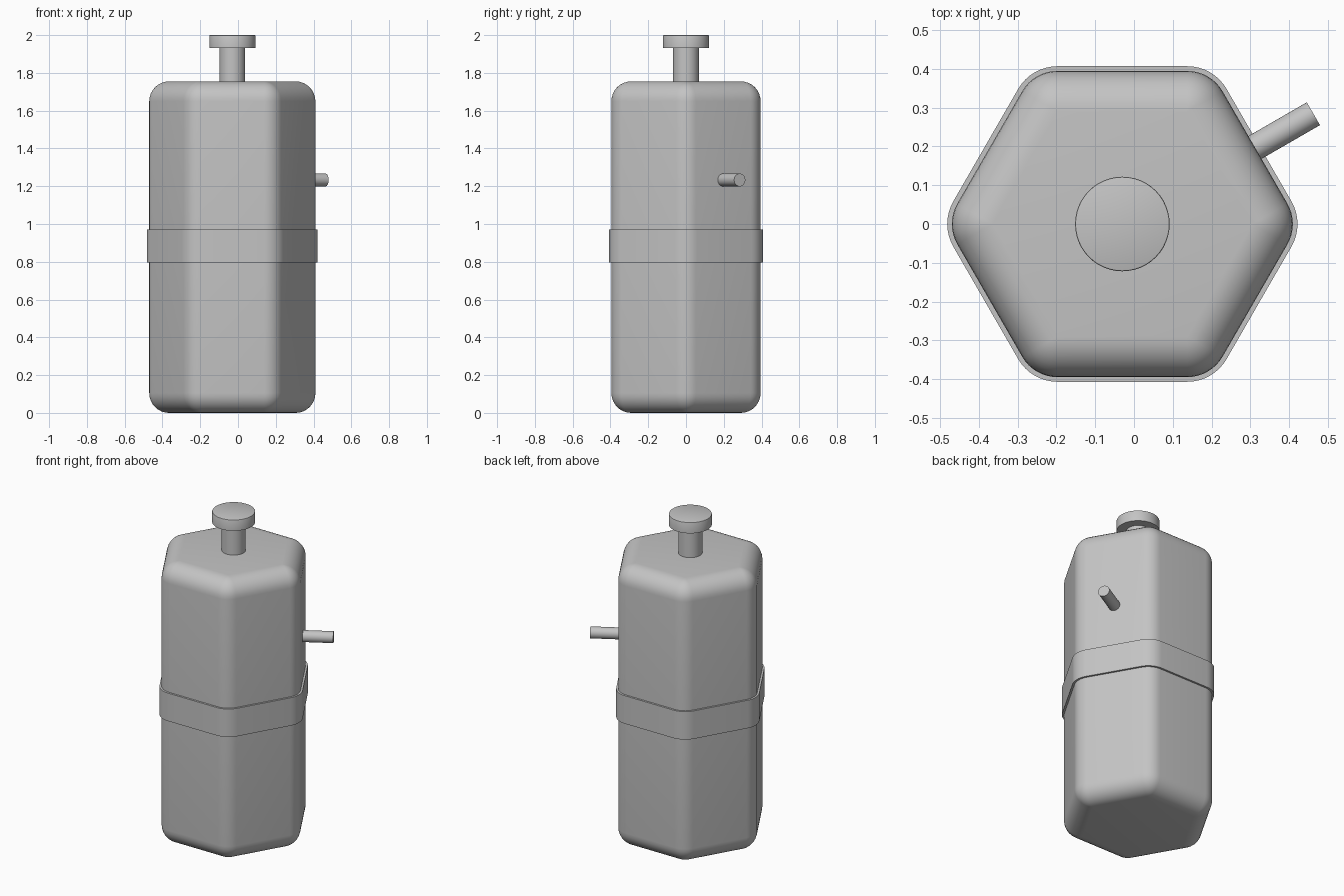
import bpy
import bmesh
from math import cos, sin, pi, radians
from mathutils import Vector, Matrix

cube = bpy.data.objects.get("Cube")
if cube:
    bpy.data.objects.remove(cube, do_unlink=True)

CENTRE_X = -0.03
APOTHEM = 0.395      # centre to flat side of the body
ROUND = 0.105        # rounding of every body edge
HEIGHT = 1.755
STEPS = 8

grey = bpy.data.materials.new("plain_grey")
grey.use_nodes = True
colour = (0.55, 0.55, 0.55, 1)
grey.diffuse_color = colour
grey.node_tree.nodes["Principled BSDF"].inputs["Base Color"].default_value = colour


def finish(name, bm, angle=35):
    """Turn a bmesh into a shaded object."""
    bmesh.ops.recalc_face_normals(bm, faces=bm.faces)
    mesh = bpy.data.meshes.new(name)
    bm.to_mesh(mesh)
    bm.free()
    mesh.materials.append(grey)
    obj = bpy.data.objects.new(name, mesh)
    bpy.context.collection.objects.link(obj)
    bpy.ops.object.select_all(action='DESELECT')
    obj.select_set(True)
    bpy.context.view_layer.objects.active = obj
    bpy.ops.object.shade_smooth_by_angle(angle=radians(angle))
    return obj


def hex_ring(bm, core, radius, z):
    """Hexagon outline whose corners are arcs around a smaller core hexagon."""
    verts = []
    for k in range(6):
        corner = Vector((cos(k * pi / 3), sin(k * pi / 3), 0)) * core / cos(pi / 6)
        for i in range(STEPS + 1):
            a = k * pi / 3 + (i / STEPS - 0.5) * pi / 3
            offset = Vector((cos(a), sin(a), 0)) * radius
            verts.append(bm.verts.new(corner + offset + Vector((CENTRE_X, 0, z))))
    return verts


def bridge(bm, lower, upper):
    n = len(lower)
    for i in range(n):
        j = (i + 1) % n
        bm.faces.new((lower[i], lower[j], upper[j], upper[i]))


def cylinder(name, radius, start, end, bevel=0):
    start, end = Vector(start), Vector(end)
    axis = end - start
    bm = bmesh.new()
    turn = axis.to_track_quat('Z', 'Y').to_matrix().to_4x4()
    bmesh.ops.create_cone(bm, cap_ends=True, segments=48, radius1=radius,
                          radius2=radius, depth=axis.length,
                          matrix=Matrix.Translation((start + end) / 2) @ turn)
    if bevel:
        top = [e for e in bm.edges if all((v.co - end).dot(axis) > -1e-5 for v in e.verts)]
        bmesh.ops.bevel(bm, geom=top, offset=bevel, segments=2, profile=0.5,
                        affect='EDGES')
    return finish(name, bm)


# Body: hexagonal prism with all edges rounded
bm = bmesh.new()
core = APOTHEM - ROUND
rings = []
for z_mid, first in ((ROUND, -pi / 2), (HEIGHT - ROUND, 0)):
    for i in range(STEPS + 1):
        a = first + i / STEPS * pi / 2
        rings.append(hex_ring(bm, core, ROUND * cos(a), z_mid + ROUND * sin(a)))
for lower, upper in zip(rings, rings[1:]):
    bridge(bm, lower, upper)
bm.faces.new(rings[0])
bm.faces.new(rings[-1])
bmesh.ops.remove_doubles(bm, verts=bm.verts, dist=1e-5)
finish("body", bm)

# Band: thin hexagonal collar around the middle
bm = bmesh.new()
section = ((0.012, 0.795), (0.012, 0.97), (-0.005, 0.97), (-0.005, 0.795))
rings = [hex_ring(bm, core, ROUND + grow, z) for grow, z in section]
for i, ring in enumerate(rings):
    bridge(bm, ring, rings[(i + 1) % len(rings)])
finish("band", bm)

# Neck and cap
cylinder("neck", 0.068, (CENTRE_X, 0, HEIGHT - 0.05), (CENTRE_X, 0, 1.94))
cylinder("cap", 0.122, (CENTRE_X, 0, 1.932), (CENTRE_X, 0, 2.0), bevel=0.004)

# Side peg, square to the back left face
out = Vector((cos(pi / 6), sin(pi / 6), 0))
base = Vector((CENTRE_X, 0, 1.233))
cylinder("side_peg", 0.034, base + out * 0.35, base + out * 0.569)
